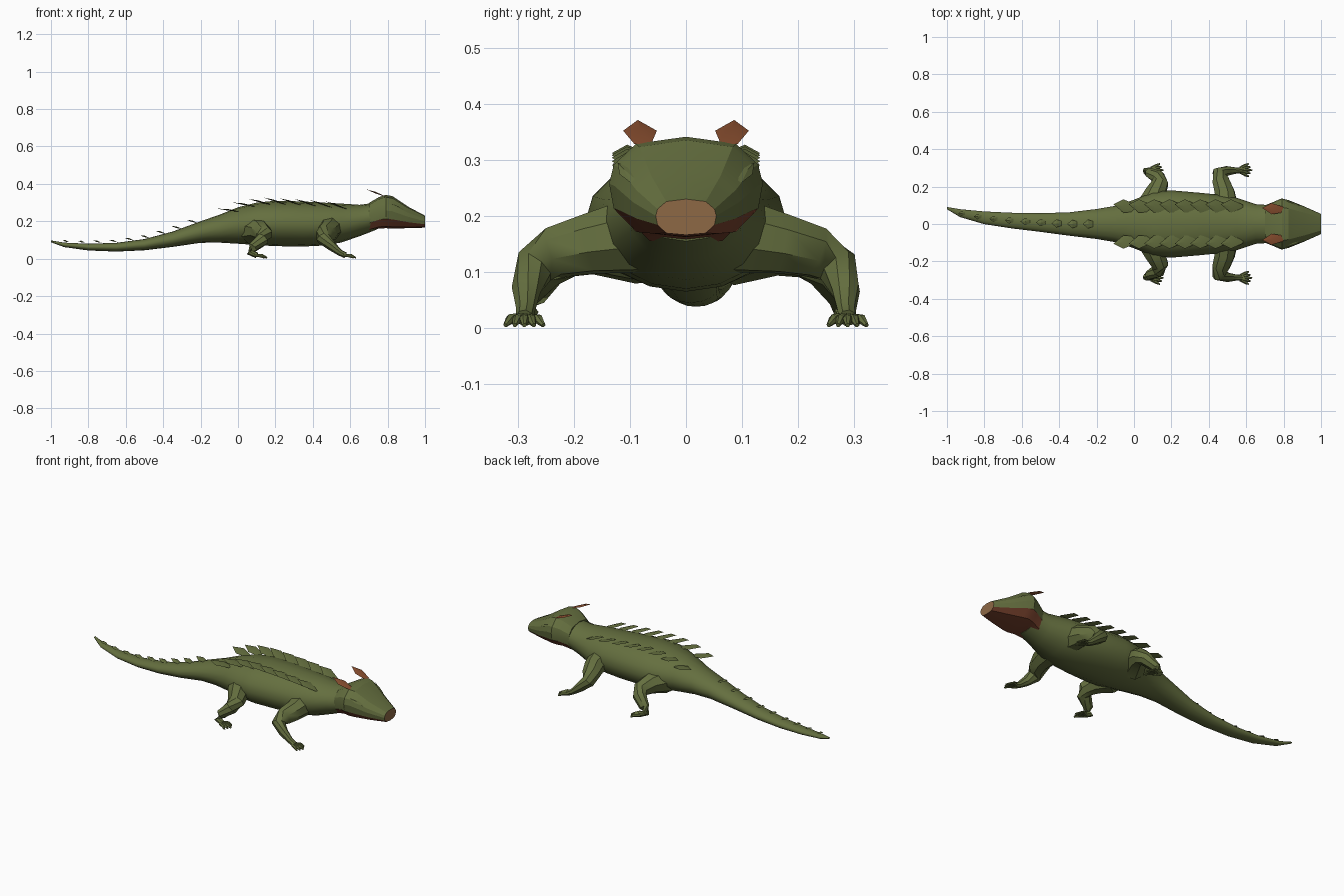
import bpy, math
from mathutils import Vector

cube = bpy.data.objects.get("Cube")
if cube:
    bpy.data.objects.remove(cube, do_unlink=True)


def material(name, rgb):
    m = bpy.data.materials.new(name)
    m.use_nodes = True
    m.diffuse_color = (*rgb, 1)
    bsdf = next(n for n in m.node_tree.nodes if n.type == 'BSDF_PRINCIPLED')
    bsdf.inputs["Base Color"].default_value = (*rgb, 1)
    bsdf.inputs["Roughness"].default_value = 0.8
    return m


OLIVE = material("olive skin", (0.13, 0.16, 0.05))
RUST = material("rust ears", (0.26, 0.08, 0.03))
JAW = material("red brown jaw", (0.2, 0.058, 0.028))
TAN = material("tan snout", (0.27, 0.14, 0.06))


def make(name, verts, faces, mats, angle=40):
    mesh = bpy.data.meshes.new(name)
    mesh.from_pydata([tuple(v) for v in verts], [], faces)
    for m in mats:
        mesh.materials.append(m)
    ob = bpy.data.objects.new(name, mesh)
    bpy.context.collection.objects.link(ob)
    bpy.ops.object.select_all(action='DESELECT')
    ob.select_set(True)
    bpy.context.view_layer.objects.active = ob
    # consistent outward normals
    bpy.ops.object.mode_set(mode='EDIT')
    bpy.ops.mesh.select_all(action='SELECT')
    bpy.ops.mesh.normals_make_consistent(inside=False)
    bpy.ops.object.mode_set(mode='OBJECT')
    bpy.ops.object.shade_smooth_by_angle(angle=math.radians(angle))
    return ob


def loft(rings):
    """Skin a list of equal rings; quads come first, then the two end caps."""
    n = len(rings[0])
    verts = [v for r in rings for v in r]
    faces = [(i * n + j, i * n + (j + 1) % n, (i + 1) * n + (j + 1) % n, (i + 1) * n + j)
             for i in range(len(rings) - 1) for j in range(n)]
    last = (len(rings) - 1) * n
    faces += [tuple(range(n)), tuple(range(last, last + n))]
    return verts, faces


def tube(path, sides=8):
    """Tapered limb through (x, y, z, radius) points."""
    pts = [Vector(p[:3]) for p in path]
    rings = []
    for i, p in enumerate(pts):
        d = (pts[min(i + 1, len(pts) - 1)] - pts[max(i - 1, 0)]).normalized()
        u = d.cross(Vector((0.3, 0.2, 1))).normalized()
        v = d.cross(u)
        turn = [2 * math.pi * k / sides for k in range(sides)]
        rings.append([p + path[i][3] * (u * math.cos(a) + v * math.sin(a)) for a in turn])
    return loft(rings)


def leaf(name, base, tip, side, mat, ridge=0.006):
    """Pointed scale with a raised middle; side is its half-width vector."""
    b, t, s = Vector(base), Vector(tip), Vector(side)
    mid = b.lerp(t, 0.55)
    up = (t - b).cross(s).normalized()
    up = up if up.z > 0 else -up
    verts = [b - s * 0.5, b + s * 0.5, mid + s, t, mid - s, mid + up * ridge, mid - up * ridge * 0.4]
    faces = []
    for k in range(5):
        n = (k + 1) % 5
        faces += [(k, n, 5), (n, k, 6)]
    return make(name, verts, faces, [mat], 15)


# Body and tail: x, y centre, bottom, top, half-width
stations = [
    (-1.0, 0.085, 0.088, 0.098, 0.006), (-0.93, 0.058, 0.062, 0.086, 0.021),
    (-0.8, 0.033, 0.044, 0.08, 0.034), (-0.65, 0.018, 0.038, 0.085, 0.042),
    (-0.5, 0.008, 0.045, 0.105, 0.05), (-0.35, 0, 0.063, 0.145, 0.062),
    (-0.2, 0, 0.085, 0.2, 0.08), (-0.1, 0, 0.086, 0.235, 0.097),
    (0.0, 0, 0.08, 0.275, 0.13), (0.1, 0, 0.073, 0.3, 0.17),
    (0.2, 0, 0.067, 0.31, 0.18), (0.35, 0, 0.065, 0.306, 0.167),
    (0.45, 0, 0.07, 0.3, 0.157), (0.55, 0, 0.086, 0.295, 0.14),
    (0.65, 0, 0.12, 0.288, 0.106), (0.74, 0, 0.155, 0.3, 0.1),
]


def station_at(x):
    for a, b in zip(stations, stations[1:]):
        if a[0] <= x <= b[0]:
            f = (x - a[0]) / (b[0] - a[0])
            return [p + (q - p) * f for p, q in zip(a, b)]
    return stations[-1]


def skin_height(x, y):
    _, yc, lo, hi, w = station_at(x)
    return (lo + hi) / 2 + (hi - lo) / 2 * math.sqrt(max(0, 1 - ((y - yc) / w) ** 2))


body_rings = []
for x, yc, lo, hi, w in stations:
    angles = [2 * math.pi * k / 16 for k in range(16)]
    body_rings.append([Vector((x, yc + w * math.sin(a), (lo + hi) / 2 + (hi - lo) / 2 * math.cos(a)))
                       for a in angles])
make("body_and_tail", *loft(body_rings), [OLIVE])

# Head: faceted loft, jaw faces red, snout end tan
half = [(0, 1), (0.65, 0.93), (0.94, 0.72), (1, 0.53), (0.94, 0.28), (0.65, 0.05), (0, 0)]
outline = half + [(-y, z) for y, z in half[-2:0:-1]]
head_stations = [(0.7, 0.148, 0.298, 0.1), (0.755, 0.162, 0.33, 0.122), (0.79, 0.163, 0.341, 0.137),
                 (0.825, 0.162, 0.335, 0.128), (0.91, 0.163, 0.278, 0.094), (1.0, 0.166, 0.23, 0.054)]
head_rings = [[Vector((x, w * y, lo + (hi - lo) * z)) for y, z in outline]
              for x, lo, hi, w in head_stations]
tip_centre = Vector((1.0, 0, 0.197))
head_rings[-1] = [tip_centre + (p - tip_centre) * 1.0 for p in head_rings[-1]]
head = make("head", *loft(head_rings), [OLIVE, JAW, TAN], 22)
for f in head.data.polygons:
    if len(f.vertices) > 4:
        f.material_index = 2 if f.center.x > 0.9 else 0
    elif f.index % len(outline) in range(4, 8):
        f.material_index = 1

# Legs, in pairs
legs = {
    "front": [(0.49, 0.09, 0.165, 0.07), (0.485, 0.17, 0.15, 0.056), (0.465, 0.23, 0.135, 0.048),
              (0.455, 0.27, 0.11, 0.038), (0.5, 0.285, 0.068, 0.026), (0.545, 0.286, 0.032, 0.017),
              (0.575, 0.288, 0.018, 0.016)],
    "hind": [(0.08, 0.08, 0.15, 0.075), (0.115, 0.165, 0.15, 0.058), (0.14, 0.22, 0.13, 0.046),
             (0.13, 0.25, 0.105, 0.038), (0.08, 0.275, 0.06, 0.027), (0.065, 0.282, 0.033, 0.02),
             (0.1, 0.288, 0.018, 0.016)],
}
for side, s in (("left", 1), ("right", -1)):
    for pair, path in legs.items():
        make(f"{side}_{pair}_leg", *tube([(x, s * y, z, r) for x, y, z, r in path]), [OLIVE])
        fx, fy, fz, _ = path[-1]
        for k in range(5):
            spread = (k - 2) / 2
            reach = 0.056 - 0.018 * abs(spread)
            toe = [(fx - 0.008, s * (fy + 0.01 * spread), fz, 0.009),
                   (fx + reach * 0.55, s * (fy + 0.025 * spread), 0.016, 0.009),
                   (fx + reach, s * (fy + 0.034 * spread), 0.005, 0.004)]
            make(f"{side}_{pair}_toe_{k + 1}", *tube(toe, 6), [OLIVE])

    # Overlapping back scales
    for k in range(8):
        x = -0.035 + k * 0.082
        z = skin_height(x, 0.08)
        leaf(f"{side}_back_scale_{k + 1}", (x + 0.045, s * 0.085, skin_height(x + 0.045, 0.085) - 0.004),
             (x - 0.075, s * 0.105, z + 0.03), (0, 0.036, s * 0.002), OLIVE)

    # Ears and brows
    leaf(f"{side}_ear", (0.797, s * 0.077, 0.328), (0.685, s * 0.086, 0.371), (0, 0.03, 0), RUST)
    leaf(f"{side}_brow", (0.885, s * 0.094, 0.262), (0.815, s * 0.122, 0.295),
         (0.002, s * 0.009, -0.006), OLIVE, 0.004)

# Scales along the tail ridge
for k in range(9):
    x = -0.24 - k * 0.085
    yc, top = station_at(x)[1], station_at(x)[3]
    size = 1 - k * 0.055
    leaf(f"tail_scale_{k + 1}", (x + 0.03 * size, yc, top + 0.003),
         (x - 0.035 * size, yc, top + 0.022 * size), (0, 0.024 * size, 0), OLIVE)
